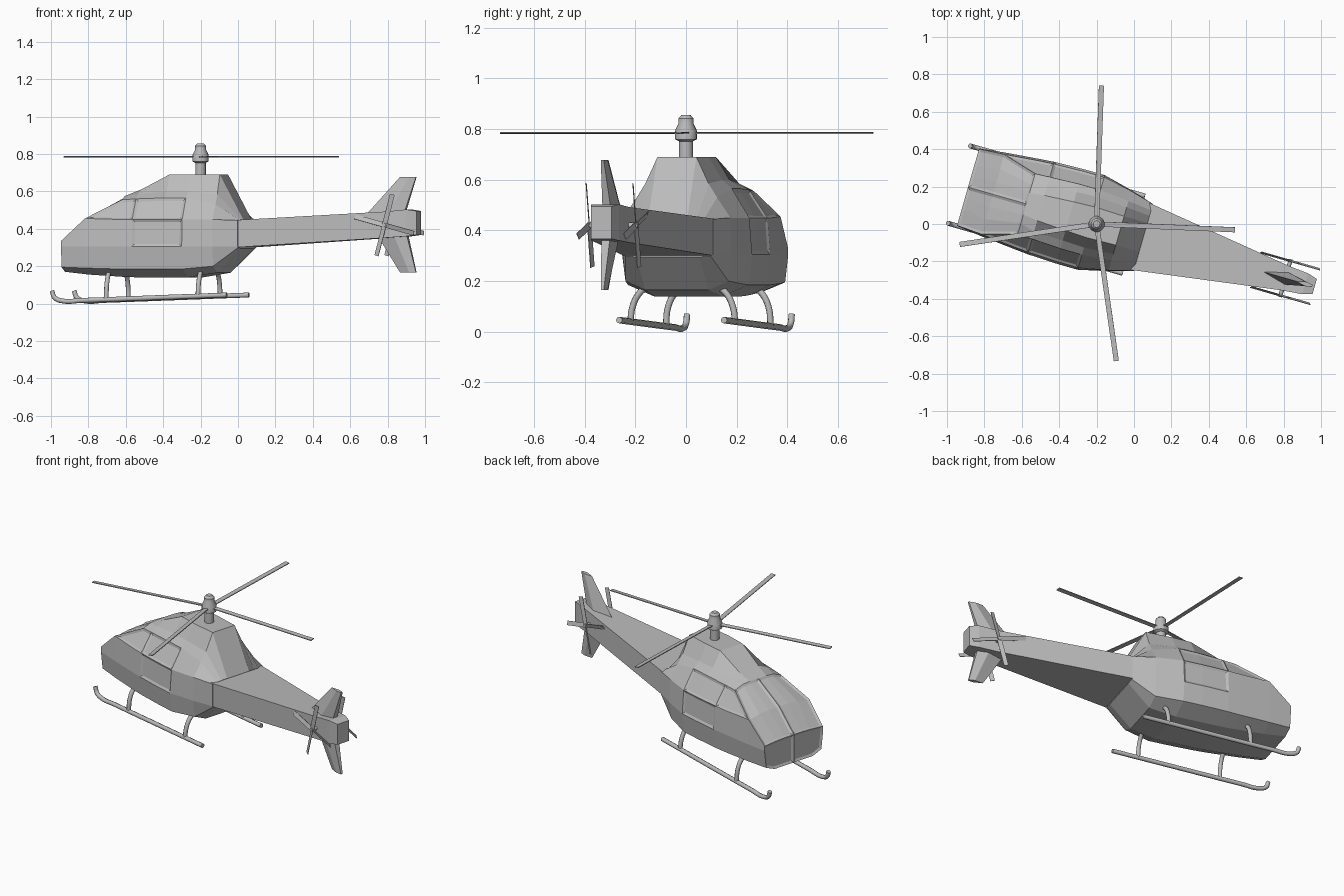
import bpy, bmesh, math
from mathutils import Vector, Matrix

cube = bpy.data.objects.get("Cube")
if cube:
    bpy.data.objects.remove(cube, do_unlink=True)

grey = bpy.data.materials.new("light grey")
grey.use_nodes = True
grey.diffuse_color = (0.5, 0.5, 0.5, 1)
grey.node_tree.nodes["Principled BSDF"].inputs["Base Color"].default_value = (0.5, 0.5, 0.5, 1)

# Parts are built along local x (nose to tail), then turned about the mast
PLACE = Matrix.Translation((-0.2, 0, 0)) @ Matrix.Rotation(math.radians(-16), 4, "Z")


def add_mesh(name, mesh):
    obj = bpy.data.objects.new(name, mesh)
    bpy.context.collection.objects.link(obj)
    mesh.materials.clear()
    mesh.materials.append(grey)
    obj.matrix_world = PLACE
    return obj


def finish(name, bm, outward=True):
    if outward:
        bmesh.ops.recalc_face_normals(bm, faces=bm.faces)
    mesh = bpy.data.meshes.new(name)
    bm.to_mesh(mesh)
    bm.free()
    return add_mesh(name, mesh)


def loft(name, sections):
    """Skin equal closed sections and cap both ends."""
    bm = bmesh.new()
    rings = [[bm.verts.new(p) for p in s] for s in sections]
    n = len(rings[0])
    for a, b in zip(rings, rings[1:]):
        for k in range(n):
            bm.faces.new((a[k], a[(k + 1) % n], b[(k + 1) % n], b[k]))
    bm.faces.new(rings[0])
    bm.faces.new(rings[-1])
    return finish(name, bm)


def tube(name, points, radius, handles="AUTO"):
    """Round bar along a smooth path."""
    curve = bpy.data.curves.new(name, "CURVE")
    curve.dimensions = "3D"
    curve.bevel_depth = radius
    curve.bevel_resolution = 2
    curve.resolution_u = 6
    curve.use_fill_caps = True
    spline = curve.splines.new("BEZIER")
    spline.bezier_points.add(len(points) - 1)
    for bp, p in zip(spline.bezier_points, points):
        bp.co = p
        bp.handle_left_type = bp.handle_right_type = handles
    temp = bpy.data.objects.new(name + "_path", curve)
    bpy.context.collection.objects.link(temp)
    bpy.context.view_layer.update()
    mesh = bpy.data.meshes.new_from_object(
        temp.evaluated_get(bpy.context.evaluated_depsgraph_get()))
    bpy.data.objects.remove(temp, do_unlink=True)
    return add_mesh(name, mesh)


def blade(name, centre, along, axis, length, width, thick, pitch):
    """Thin pitched blade reaching out from a hub."""
    along, axis, centre = Vector(along), Vector(axis), Vector(centre)
    turn = Matrix.Rotation(math.radians(pitch), 3, along)
    side = turn @ axis.cross(along) * width / 2
    up = turn @ axis * thick / 2
    corners = (side + up, up - side, -side - up, side - up)
    return loft(name, [[centre + along * r + c for c in corners] for r in (0, length)])


# Cabin: x, bottom z, chine z, bottom width, waist width,
# then width and height of shoulder, roof edge, cowl foot and cowl top
stations = [
    (-0.715, 0.17, 0.195, 0.14, 0.215, 0.213, 0.335, 0.213, 0.335, 0.12, 0.343, 0.06, 0.345),
    (-0.58, 0.155, 0.19, 0.14, 0.232, 0.222, 0.455, 0.222, 0.455, 0.14, 0.47, 0.07, 0.475),
    (-0.39, 0.143, 0.185, 0.14, 0.25, 0.24, 0.45, 0.168, 0.555, 0.11, 0.575, 0.06, 0.58),
    (-0.31, 0.14, 0.185, 0.14, 0.257, 0.246, 0.45, 0.172, 0.56, 0.13, 0.585, 0.07, 0.61),
    (-0.15, 0.14, 0.185, 0.14, 0.263, 0.252, 0.45, 0.18, 0.565, 0.135, 0.6, 0.08, 0.69),
    (-0.03, 0.14, 0.185, 0.14, 0.263, 0.252, 0.45, 0.18, 0.565, 0.14, 0.6, 0.085, 0.69),
    (0.13, 0.165, 0.2, 0.13, 0.225, 0.22, 0.45, 0.165, 0.53, 0.13, 0.585, 0.08, 0.69),
    (0.26, 0.295, 0.3, 0.13, 0.186, 0.186, 0.445, 0.15, 0.447, 0.12, 0.449, 0.08, 0.45),
]
bm = bmesh.new()
cache = {}


def vert(p):
    if p not in cache:
        cache[p] = bm.verts.new(p)
    return cache[p]


def face(points):
    unique = list(dict.fromkeys(points))
    return bm.faces.new([vert(p) for p in unique]) if len(unique) > 2 else None


rings = []
for x, zb, zc, bw, ww, sw, sz, rw, rz, fw, fz, tw, tz in stations:
    outline = [(0, zb), (bw, zb), (ww * 0.94, zc), (ww, 0.305), (sw, sz),
               (rw, rz), (fw, fz), (tw, tz), (0, tz)]
    rings.append([(x, y, z) for y, z in outline])
grid = {}
for i, (a, b) in enumerate(zip(rings, rings[1:])):
    for j in range(len(a) - 1):
        grid[i, j] = face((a[j], a[j + 1], b[j + 1], b[j]))
nose = face(rings[0][::-1])
face(rings[-1])


# Recessed panes: doors, upper side windows, windscreen and nose glass
def pane(faces):
    bmesh.ops.inset_region(bm, faces=[f for f in faces if f], thickness=0.014, depth=-0.007,
                           use_boundary=True, use_even_offset=True)


for columns, rows in (((0, 1, 2), (3,)), ((3, 4), (3,)), ((1, 2), (4,)),
                      ((3, 4), (4,)), ((0, 1), (5, 6, 7))):
    pane([grid[i, j] for i in columns for j in rows])
pane([nose])
cabin = finish("cabin", bm, outward=False)
mirror = cabin.modifiers.new("Mirror", "MIRROR")
mirror.use_axis = (False, True, False)


# Tail boom and fins
def box_section(x, w, low, high):
    return [(x, -w, low), (x, w, low), (x, w, high), (x, -w, high)]


loft("tail_boom", [box_section(0.24, 0.186, 0.3, 0.446), box_section(1.05, 0.068, 0.352, 0.492),
                   box_section(1.16, 0.058, 0.36, 0.503), box_section(1.213, 0.042, 0.367, 0.495)])


def fin_section(front, back, w, z):
    mid = front + (back - front) * 0.6
    return [(front, 0, z), (mid, w, z), (back, w * 0.5, z), (back, -w * 0.5, z), (mid, -w, z)]


loft("upper_fin", [fin_section(0.925, 1.135, 0.035, 0.48), fin_section(1.11, 1.2, 0.012, 0.678)])
loft("lower_fin", [fin_section(0.98, 1.15, 0.035, 0.37), fin_section(1.11, 1.2, 0.012, 0.165)])

# Mast with rotor head, turned from a profile
profile = [(0.028, 0.66), (0.028, 0.752), (0.043, 0.76), (0.043, 0.795), (0.03, 0.822),
           (0.03, 0.843), (0.018, 0.856)]
steps = [math.tau * k / 16 for k in range(16)]
mast = loft("rotor_mast", [[(r * math.cos(a), r * math.sin(a), z) for a in steps]
                           for r, z in profile])
bpy.context.view_layer.objects.active = mast
mast.select_set(True)
bpy.ops.object.shade_smooth_by_angle(angle=math.radians(35))

# Main rotor blades
for k, angle in enumerate((104, 13.6, -65.8, -155.5)):
    a = math.radians(angle)
    blade("main_blade_%d" % (k + 1), (0, 0, 0.785), (math.cos(a), math.sin(a), 0),
          (0, 0, 1), 0.74, 0.027, 0.005, 6)

# Tail rotors, skids and struts on both sides
for side, s in (("left", 1), ("right", -1)):
    tube(side + "_tail_hub", [(1.05, s * 0.05, 0.42), (1.05, s * 0.105, 0.42)], 0.011, "VECTOR")
    for k in range(4):
        a = math.radians(75 + 90 * k)
        blade("%s_tail_blade_%d" % (side, k + 1), (1.05, s * 0.096, 0.42),
              (math.cos(a), 0, math.sin(a)), (0, 1, 0), 0.17, 0.026, 0.003, 20)
    y = s * 0.215
    tube(side + "_skid", [(-0.765, y, 0.068), (-0.75, y, 0.032), (-0.705, y, 0.014),
                          (-0.6, y, 0.017), (0.207, y, 0.046)], 0.013)
    for part, x, foot in (("front", -0.463, 0.022), ("rear", 0.047, 0.04)):
        tube("%s_%s_strut" % (side, part), [(x, s * 0.13, 0.19), (x, s * 0.18, 0.15),
                                            (x, s * 0.207, 0.095), (x, y, foot)], 0.013)
